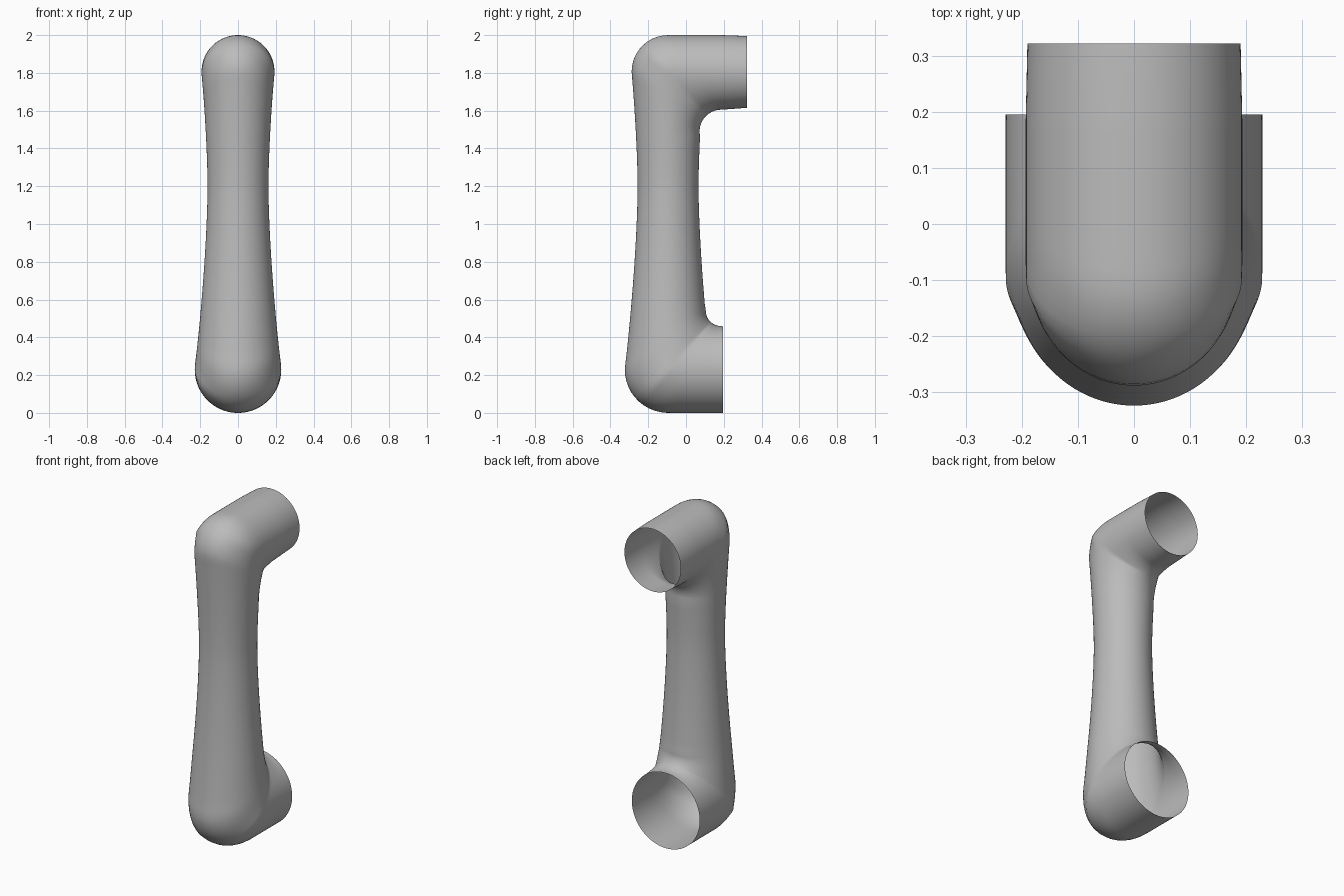
import bpy, bmesh
from math import sin, cos, tan, pi, radians
from mathutils import Vector

if "Cube" in bpy.data.objects:
    bpy.data.objects.remove(bpy.data.objects["Cube"], do_unlink=True)

SIDES = 96
AXIS_Y = -0.095          # column axis
BEND_STEPS = 32
COLUMN_STEPS = 28


def column_radius(z):
    return 0.161 + 0.071 * abs(z - 1.2) ** 1.6


def ring(centre, direction, width, outer, inner):
    """Cross-section made of two half ellipses, centre and direction in y, z."""
    points = []
    for i in range(SIDES):
        a = 2 * pi * i / SIDES
        reach = (outer if cos(a) > 0 else inner) * cos(a)
        p = centre + direction * reach
        points.append((width * sin(a), p.x, p.y))
    return points


def elbow(corner_z, pivot, fillet, side):
    """Rings fanning about the fillet centre, from the column to the tube."""
    corner = Vector((AXIS_Y, corner_z))
    radius = column_radius(corner_z)

    def inside(p):
        if (p - corner).length < radius:
            return True
        if side * (p.y - corner_z) <= 0 and abs(p.x - AXIS_Y) < column_radius(p.y):
            return True
        return p.x >= AXIS_Y and abs(p.y - corner_z) < radius

    rings = []
    for i in range(BEND_STEPS + 1):
        t = radians(90) * i / BEND_STEPS
        d = Vector((-cos(t), side * sin(t)))
        z = pivot.y + side * (pivot.x - AXIS_Y) * tan(t)
        if side * (z - corner_z) < 0:
            centre, width = Vector((AXIS_Y, z)), column_radius(z)
        else:
            y = pivot.x - abs(corner_z - pivot.y) / tan(t)
            centre, width = Vector((y, corner_z)), radius
        low, high = 0.0, 0.6
        for _ in range(30):
            mid = (low + high) / 2
            if inside(centre + d * mid):
                low = mid
            else:
                high = mid
        inner = (centre - pivot).length - fillet
        rings.append(ring(centre, d, width, low, inner))
    return rings


def tube_end(y, z, radius, side):
    return ring(Vector((y, z)), Vector((0, side)), radius, radius, radius)


# Lower elbow, column, upper elbow, open tube ends
low_pivot, top_pivot = Vector((0.185, 0.54)), Vector((0.187, 1.49))
rings = [tube_end(0.195, 0.229, 0.229, -1)]
rings += reversed(elbow(0.229, low_pivot, 0.08, -1))
for i in range(1, COLUMN_STEPS):
    z = low_pivot.y + (top_pivot.y - low_pivot.y) * i / COLUMN_STEPS
    r = column_radius(z)
    rings.append(ring(Vector((AXIS_Y, z)), Vector((-1, 0)), r, r, r))
rings += elbow(1.807, top_pivot, 0.115, 1)
rings.append(tube_end(0.322, 1.805, 0.19, 1))

# Skin the rings into one open shell
bm = bmesh.new()
loops = [[bm.verts.new(p) for p in points] for points in rings]
for a, b in zip(loops, loops[1:]):
    for i in range(SIDES):
        j = (i + 1) % SIDES
        bm.faces.new((a[j], a[i], b[i], b[j]))
bm.normal_update()
front = min(bm.faces, key=lambda f: f.calc_center_median().y)
if front.normal.y > 0:
    bmesh.ops.reverse_faces(bm, faces=bm.faces[:])
mesh = bpy.data.meshes.new("arm_link")
bm.to_mesh(mesh)
bm.free()

link = bpy.data.objects.new("arm_link", mesh)
bpy.context.collection.objects.link(link)

grey = bpy.data.materials.new("plain grey")
grey.use_nodes = True
colour = (0.5, 0.5, 0.5, 1)
grey.diffuse_color = colour
grey.node_tree.nodes["Principled BSDF"].inputs["Base Color"].default_value = colour
mesh.materials.append(grey)

bpy.ops.object.select_all(action="DESELECT")
link.select_set(True)
bpy.context.view_layer.objects.active = link
bpy.ops.object.shade_smooth_by_angle(angle=radians(40))
